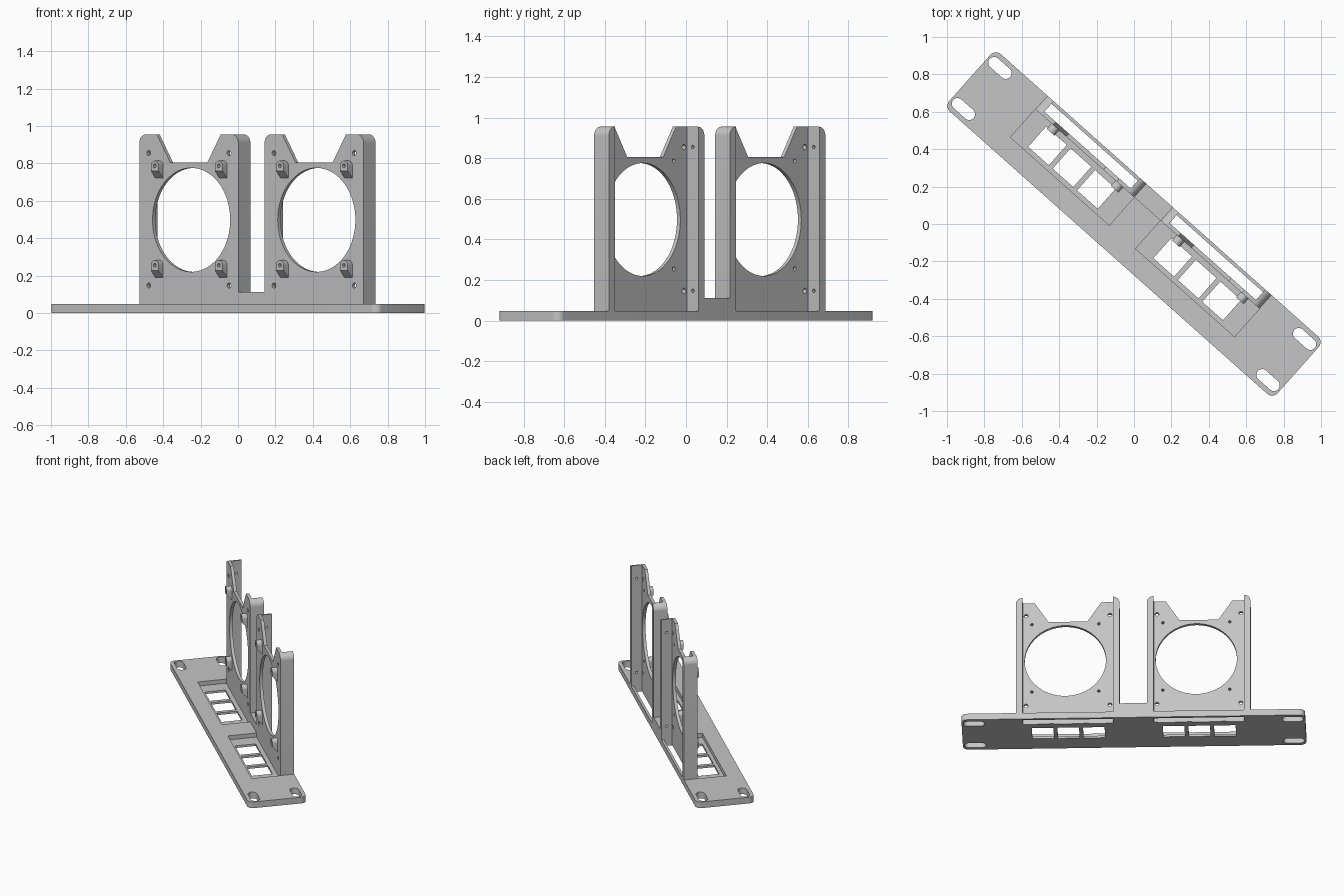
import bpy, bmesh, math
from mathutils import Vector

cube = bpy.data.objects.get("Cube")
if cube:
    bpy.data.objects.remove(cube, do_unlink=True)

TURN = math.radians(-41.66)      # whole model is turned about z
LENGTH, WIDTH, THICK = 2.35, 0.41, 0.047
HALF = 0.354                     # bracket half width
FRONT, BACK, REAR = 0.108, 0.13, WIDTH / 2
TOP, FLANGE = 0.955, 0.045

grey = bpy.data.materials.new("light grey")
grey.use_nodes = True
grey.diffuse_color = (0.56, 0.56, 0.56, 1)
grey.node_tree.nodes["Principled BSDF"].inputs["Base Color"].default_value = grey.diffuse_color


def arc(cx, cy, r, a0, a1, n=8):
    return [(cx + r * math.cos(math.radians(a0 + (a1 - a0) * i / n)),
             cy + r * math.sin(math.radians(a0 + (a1 - a0) * i / n))) for i in range(n + 1)]


def circle(cx, cy, r, n=24):
    return arc(cx, cy, r, 0, 360, n)[:-1]


def rect(x0, x1, y0, y1):
    return [(x0, y0), (x1, y0), (x1, y1), (x0, y1)]


def rounded(cx, cy, w, h, r):
    x, y = w / 2 - r, h / 2 - r
    return (arc(cx + x, cy + y, r, 0, 90) + arc(cx - x, cy + y, r, 90, 180)
            + arc(cx - x, cy - y, r, 180, 270) + arc(cx + x, cy - y, r, 270, 360))


def prism(bm, outline, axis, lo, hi):
    """Extrude a 2D outline along the given axis."""
    place = {"x": lambda a, b, d: (d, a, b),
             "y": lambda a, b, d: (a, d, b),
             "z": lambda a, b, d: (a, b, d)}[axis]
    low = [bm.verts.new(place(a, b, lo)) for a, b in outline]
    high = [bm.verts.new(place(a, b, hi)) for a, b in outline]
    n = len(outline)
    faces = [bm.faces.new(low), bm.faces.new(high)]
    for i in range(n):
        j = (i + 1) % n
        faces.append(bm.faces.new((low[i], low[j], high[j], high[i])))
    bmesh.ops.recalc_face_normals(bm, faces=faces)


def make(name, prisms):
    bm = bmesh.new()
    for p in prisms:
        prism(bm, *p)
    mesh = bpy.data.meshes.new(name)
    bm.to_mesh(mesh)
    bm.free()
    obj = bpy.data.objects.new(name, mesh)
    bpy.context.collection.objects.link(obj)
    mesh.materials.append(grey)
    return obj


def cut(obj, prisms):
    """Subtract each prism in turn, then bake the result."""
    cutters = []
    for p in prisms:
        c = make("cutter", [p])
        c.hide_render = True
        mod = obj.modifiers.new("cut", "BOOLEAN")
        mod.operation, mod.solver, mod.object = "DIFFERENCE", "EXACT", c
        cutters.append(c)
    dg = bpy.context.evaluated_depsgraph_get()
    mesh = bpy.data.meshes.new_from_object(obj.evaluated_get(dg))
    obj.modifiers.clear()
    obj.data = mesh
    for c in cutters:
        bpy.data.objects.remove(c, do_unlink=True)


def finish(obj):
    obj.rotation_euler.z = TURN
    bpy.ops.object.select_all(action="DESELECT")
    obj.select_set(True)
    bpy.context.view_layer.objects.active = obj
    bpy.ops.object.shade_smooth_by_angle(angle=math.radians(30))


# Base plate with rack slots, recesses, square ports and rear slots
plate = make("base_plate", [(rounded(0, 0, LENGTH, WIDTH, 0.04), "z", 0, THICK)])
holes = [(rounded(sx * 1.09, sy * 0.147, 0.145, 0.062, 0.0305), "z", -0.1, 0.1)
         for sx in (-1, 1) for sy in (-1, 1)]
for c in (-0.448, 0.448):
    holes.append((rect(c - HALF, c + HALF, -0.093, FRONT), "z", 0.016, 0.1))
    holes.append((rect(c - HALF + FLANGE, c + HALF - FLANGE, BACK - 0.001, 0.187), "z", -0.1, 0.1))
    for k in (-1, 0, 1):
        u = c + k * 0.175
        holes.append((rect(u - 0.074, u + 0.074, -0.068, 0.077), "z", -0.1, 0.1))
cut(plate, holes)
finish(plate)

# Low bridge joining the two brackets
finish(make("bridge", [(rect(-0.1, 0.1, FRONT, REAR), "z", 0.002, 0.112)]))

for side, c in (("right", -0.448), ("left", 0.448)):
    fan = c + 0.018
    lugs = [(fan + s * 0.229, z) for s in (-1, 1) for z in (0.255, 0.787)]

    # Fan bracket: notched panel with two side flanges
    r = FLANGE
    outline = ([(c - HALF, 0.002), (c + HALF, 0.002)]
               + arc(c + HALF - r, TOP - r, r, 0, 90)
               + [(c + 0.228, TOP), (c + 0.133, 0.805), (c - 0.133, 0.805), (c - 0.228, TOP)]
               + arc(c - HALF + r, TOP - r, r, 90, 180))
    bracket = make(side + "_fan_bracket", [(outline, "y", FRONT, REAR)])
    inner = HALF - FLANGE
    cuts = [(rect(c - inner, c + inner, -0.1, 1.1), "y", BACK, 0.4),
            (circle(fan, 0.498, 0.278, 72), "y", 0, 0.4)]
    for z in (0.147, 0.855):
        for s in (-1, 1):
            cuts.append((circle(c + s * 0.287, z, 0.0135), "y", 0, 0.15))
        cuts.append((circle(0.168, z, 0.009, 16), "x", c - inner - 0.03, c + inner + 0.03))
    cuts += [(circle(u, z, 0.01, 16), "y", 0, 0.15) for u, z in lugs]
    cut(bracket, cuts)
    finish(bracket)

    # Fan mounting lugs with a sloped underside
    for i, (u, z) in enumerate(lugs):
        arch = [(u - 0.0275, z - 0.067), (u + 0.0275, z - 0.067)] + arc(u, z, 0.0275, 0, 180, 12)
        lug = make("%s_fan_lug_%d" % (side, i + 1), [(arch, "y", 0.07, FRONT + 0.001)])
        for v in lug.data.vertices:
            if v.co.z < z - 0.06 and v.co.y < 0.08:
                v.co.z += 0.04
        cut(lug, [(circle(u, z, 0.01, 16), "y", 0, 0.2)])
        finish(lug)
